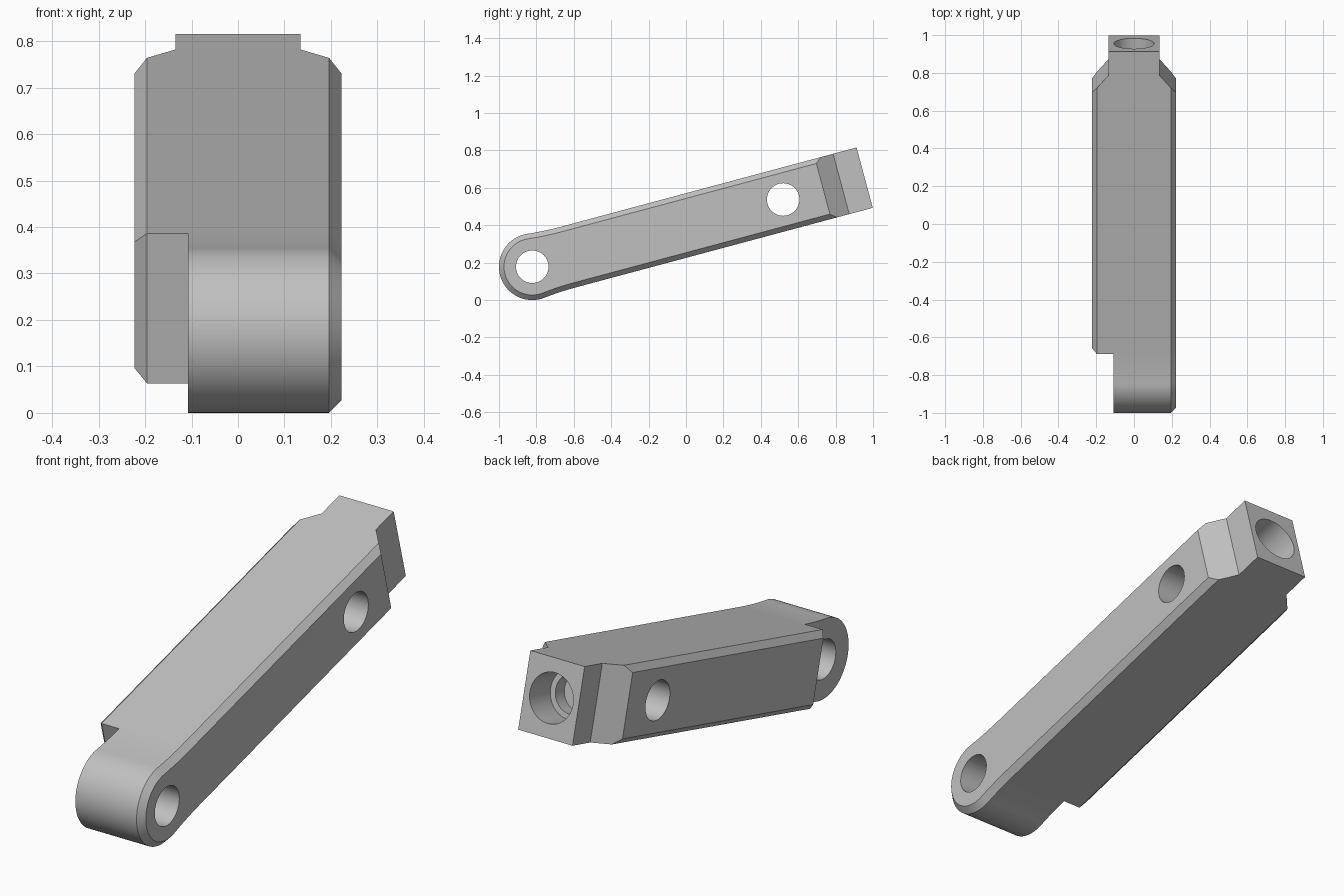
import bpy, bmesh
from math import sin, cos, pi, atan2, radians
from mathutils import Matrix

if "Cube" in bpy.data.objects:
    bpy.data.objects.remove(bpy.data.objects["Cube"], do_unlink=True)

# Dimensions: x across, u along the arm from the pivot, v through its thickness
HALF_W, CHAMFER = 0.223, 0.027
EYE_R, HALF_T, LENGTH = 0.178, 0.167, 1.84
BLEND_U = 0.2
BLEND_R = (BLEND_U**2 + HALF_T**2 - EYE_R**2) / (2 * (EYE_R - HALF_T))

grey = bpy.data.materials.new("plain grey")
grey.use_nodes = True
colour = (0.53, 0.53, 0.53, 1)
grey.diffuse_color = colour
grey.node_tree.nodes["Principled BSDF"].inputs["Base Color"].default_value = colour


def loft(name, rings):
    """Solid skinned through equal rings of points, capped at both ends."""
    bm = bmesh.new()
    loops = [[bm.verts.new(p) for p in ring] for ring in rings]
    n = len(loops[0])
    for a, b in zip(loops, loops[1:]):
        for i in range(n):
            j = (i + 1) % n
            bm.faces.new((a[i], a[j], b[j], b[i]))
    bm.faces.new(loops[0])
    bm.faces.new(loops[-1])
    bmesh.ops.recalc_face_normals(bm, faces=bm.faces)
    mesh = bpy.data.meshes.new(name)
    bm.to_mesh(mesh)
    bm.free()
    ob = bpy.data.objects.new(name, mesh)
    bpy.context.collection.objects.link(ob)
    mesh.materials.append(grey)
    return ob


def side_profile(inset):
    """Round eye blended into a straight bar, shrunk by inset."""
    h = HALF_T - inset
    r = BLEND_R + inset
    a = atan2(BLEND_U, BLEND_R + HALF_T)
    blend = []
    for i in range(12):
        t = a * i / 12
        blend.append((BLEND_U - r * sin(t), BLEND_R + HALF_T - r * cos(t)))
    start, sweep = pi / 2 - a, pi + 2 * a
    eye = []
    for i in range(49):
        t = start + sweep * i / 48
        eye.append(((EYE_R - inset) * cos(t), (EYE_R - inset) * sin(t)))
    lower = [(u, -v) for u, v in reversed(blend)]
    return [(LENGTH, h)] + blend + eye + lower + [(LENGTH, -h)]


def plan_cutter(points):
    return loft("cutter", [[(x, u, v) for x, u in points] for v in (-0.5, 0.5)])


def round_cutter(radius, axis, start, end, u=0):
    ring = [(radius * cos(2 * pi * i / 64), radius * sin(2 * pi * i / 64)) for i in range(64)]
    if axis == "x":
        return loft("cutter", [[(s, u + a, b) for a, b in ring] for s in (start, end)])
    return loft("cutter", [[(a, s, b) for a, b in ring] for s in (start, end)])


def cut(target, cutter):
    cutter.hide_render = True
    mod = target.modifiers.new("cut", "BOOLEAN")
    mod.operation, mod.solver, mod.object = "DIFFERENCE", "EXACT", cutter
    bpy.context.view_layer.objects.active = target
    bpy.ops.object.modifier_apply(modifier=mod.name)
    bpy.data.objects.remove(cutter, do_unlink=True)


# Chamfered arm body
sections = [(-HALF_W, CHAMFER), (CHAMFER - HALF_W, 0), (HALF_W - CHAMFER, 0), (HALF_W, CHAMFER)]
arm = loft("link_arm", [[(x, u, v) for u, v in side_profile(c)] for x, c in sections])

# Step beside the eye, with a chamfered shoulder
step_u = 0.182
cut(arm, plan_cutter([(-0.4, -0.4), (-0.108, -0.4), (-0.108, step_u),
                      (CHAMFER - HALF_W, step_u), (-HALF_W, step_u + CHAMFER),
                      (-0.4, step_u + CHAMFER + 0.4 - HALF_W)]))

# Tapered shoulders and narrow neck at the far end
for s in (-1, 1):
    cut(arm, plan_cutter([(s * 0.135, 1.71), (s * 0.135, 2), (s * 0.4, 2), (s * 0.4, 1.409)]))

# Two cross holes
for u in (0, 1.389):
    cut(arm, round_cutter(0.087, "x", -0.5, 0.5, u))

# Stepped blind bore in the end face
cut(arm, round_cutter(0.107, "u", LENGTH - 0.153, LENGTH + 0.1))
cut(arm, round_cutter(0.083, "u", LENGTH - 0.22, LENGTH + 0.1))

# Tilt the arm upward and seat the eye on the ground
arm.data.transform(Matrix.Translation((0, -0.822, EYE_R)) @ Matrix.Rotation(radians(15), 4, "X"))
bpy.ops.object.select_all(action="DESELECT")
arm.select_set(True)
bpy.context.view_layer.objects.active = arm
bpy.ops.object.shade_smooth_by_angle(angle=radians(25))
